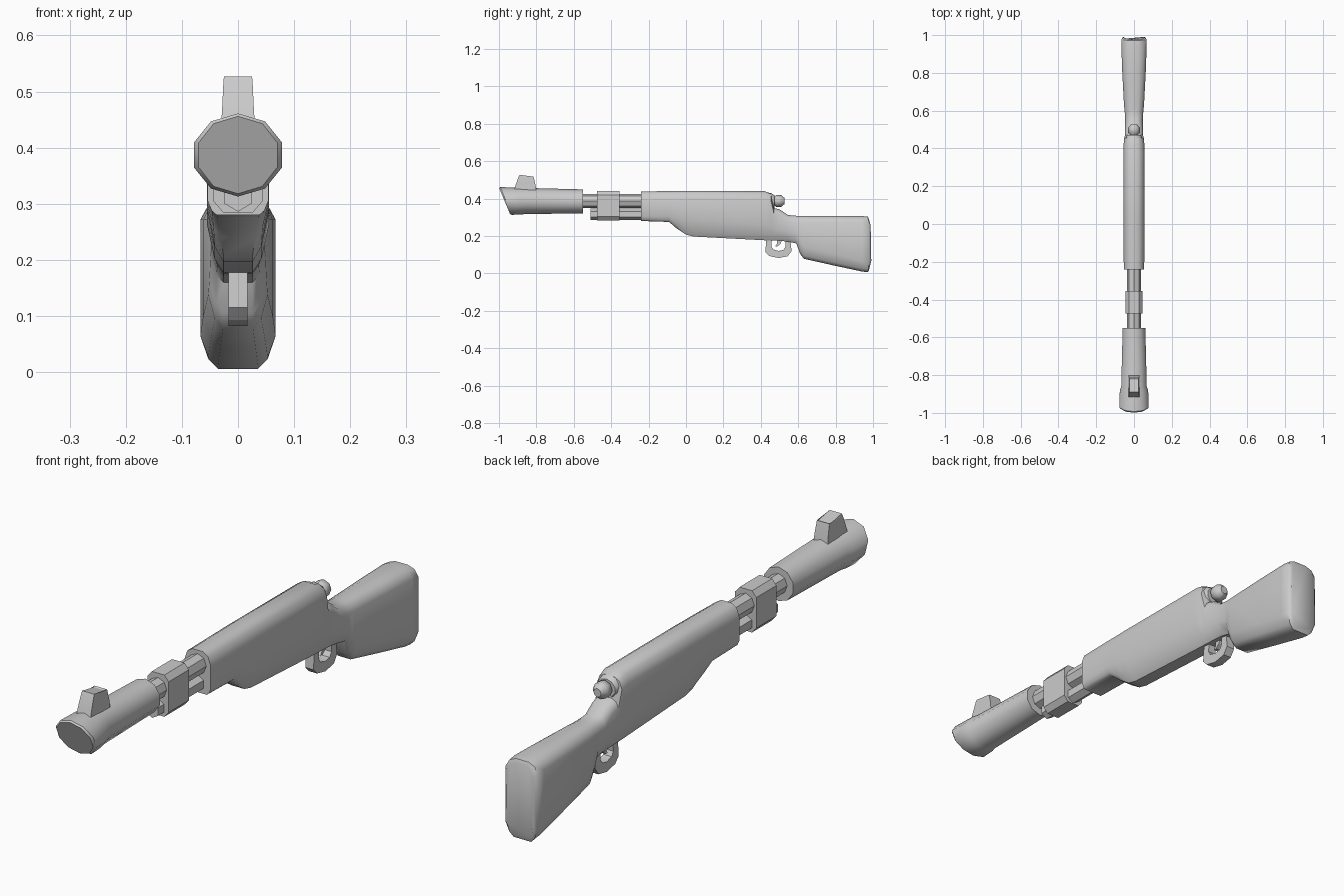
import bpy, bmesh, math


def loft(name, rings, angle=40, closed=False):
    """Skin a list of equal-length rings of (x, y, z) points."""
    bm = bmesh.new()
    vs = [[bm.verts.new(p) for p in r] for r in rings]
    n, m = len(rings[0]), len(rings)
    for i in range(m if closed else m - 1):
        a, b = vs[i], vs[(i + 1) % m]
        for j in range(n):
            k = (j + 1) % n
            bm.faces.new((a[j], a[k], b[k], b[j]))
    if not closed:
        bm.faces.new(vs[0])
        bm.faces.new(vs[-1])
    bmesh.ops.recalc_face_normals(bm, faces=bm.faces)
    me = bpy.data.meshes.new(name)
    bm.to_mesh(me)
    bm.free()
    ob = bpy.data.objects.new(name, me)
    bpy.context.collection.objects.link(ob)
    if angle:
        bpy.ops.object.select_all(action='DESELECT')
        ob.select_set(True)
        bpy.context.view_layer.objects.active = ob
        bpy.ops.object.shade_smooth_by_angle(angle=math.radians(angle))
    return ob


def mirror_ring(half):
    """Close a right-hand half outline across x = 0."""
    return half + [(-x, y, z) for x, y, z in reversed(half)]


def ellipse(y, z, rx, rz, n, slant=0.0):
    """Ring around the y axis; slant leans the top forward."""
    pts = []
    for i in range(n):
        a = math.pi / 2 + 2 * math.pi * i / n
        dz = rz * math.sin(a)
        pts.append((rx * math.cos(a), y - slant * dz, z + dz))
    return pts


# Stock: y, top z, bottom z, half width, top rounding, bottom rounding, bottom width, rear bulge
def stock_ring(y, zt, zb, w, ct, cb, wb, bulge=0.0):
    half = [(w * .4, zt), (w * .8, zt - ct * .3), (w, zt - ct), (w, zb + cb),
            (w - (w - wb) * .45, zb + cb * .3), (wb, zb)]
    mid, h = (zt + zb) / 2, (zt - zb) / 2
    return mirror_ring([(x, y + bulge * (1 - ((z - mid) / h) ** 2), z) for x, z in half])


stock = [
    (-.24, .438, .280, .054, .045, .025, .038),
    (-.09, .440, .275, .055, .045, .030, .036),
    (-.05, .440, .240, .055, .045, .060, .030),
    (.00, .441, .207, .055, .045, .085, .026),
    (.04, .441, .197, .055, .045, .090, .026),
    (.42, .440, .177, .055, .045, .085, .026),
    (.455, .425, .176, .052, .040, .080, .026),
    (.47, .350, .175, .048, .030, .060, .026),
    (.50, .342, .174, .047, .030, .060, .026),
    (.545, .312, .170, .047, .035, .050, .026),
    (.59, .308, .160, .049, .035, .050, .026),
    (.61, .307, .105, .051, .035, .060, .026),
    (.63, .307, .078, .053, .035, .060, .027),
    (.80, .307, .040, .062, .035, .060, .032),
    (.94, .307, .010, .067, .035, .055, .036),
    (.972, .303, .006, .066, .035, .055, .036, .012),
    (.977, .292, .016, .056, .035, .050, .030, .023),
]
loft("stock", [stock_ring(*s) for s in stock], 45)

# Muzzle shroud with slanted front
loft("muzzle_shroud", [
    ellipse(-.970, .387, .074, .069, 10, .42),
    ellipse(-.962, .387, .082, .074, 10, .42),
    ellipse(-.885, .387, .079, .072, 10, .05),
    ellipse(-.860, .387, .071, .070, 10),
    ellipse(-.550, .385, .063, .064, 10)])

# Barrel and the tube beneath it
loft("barrel", [ellipse(y, .387, .036, .038, 8) for y in (-.60, -.20)])
loft("lower_tube", [ellipse(y, .316, .029, .030, 6) for y in (-.51, -.20)])

# Clamp joining the two tubes
clamp = [(.026, .441), (.044, .420), (.044, .305), (.026, .284)]
loft("clamp", [mirror_ring([(x, y, z) for x, z in clamp]) for y in (-.475, -.355)], 20)

# Front sight, tapering upwards
sight = [(-.92, -.80, .030, .44), (-.91, -.805, .028, .475),
         (-.895, -.815, .026, .517)]
rings = [[(-w, a, z), (w, a, z), (w, b, z), (-w, b, z)] for a, b, w, z in sight]
rings.append([(-.025, -.89, .527), (.025, -.89, .527), (.025, -.822, .514), (-.025, -.822, .514)])
loft("front_sight", rings, 20)

# Receiver collar and bolt knob
loft("receiver_collar", [ellipse(.40, .388, .047, .047, 10),
                         ellipse(.455, .386, .046, .044, 10),
                         ellipse(.472, .384, .036, .034, 10)], 35)
loft("bolt_knob", [ellipse(y, .387, r, r, 8) for y, r in
                   ((.45, .018), (.472, .020), (.482, .031), (.510, .031), (.527, .016))], 50)

# Trigger guard: band between outer and inner outlines
outer = [(.43, .19), (.424, .115), (.445, .093), (.495, .082), (.545, .092), (.564, .12), (.558, .19)]
inner = [(.46, .19), (.456, .145), (.466, .128), (.495, .120), (.520, .125), (.532, .142), (.530, .19)]
loft("trigger_guard", [[(-.017, *o), (.017, *o), (.017, *i), (-.017, *i)]
                       for o, i in zip(outer, inner)], 30)

# Trigger
trigger = [(.485, .515, .185), (.487, .507, .160), (.478, .490, .145)]
loft("trigger", [[(-.009, a, z), (.009, a, z), (.009, b, z), (-.009, b, z)]
                 for a, b, z in trigger], 30)
